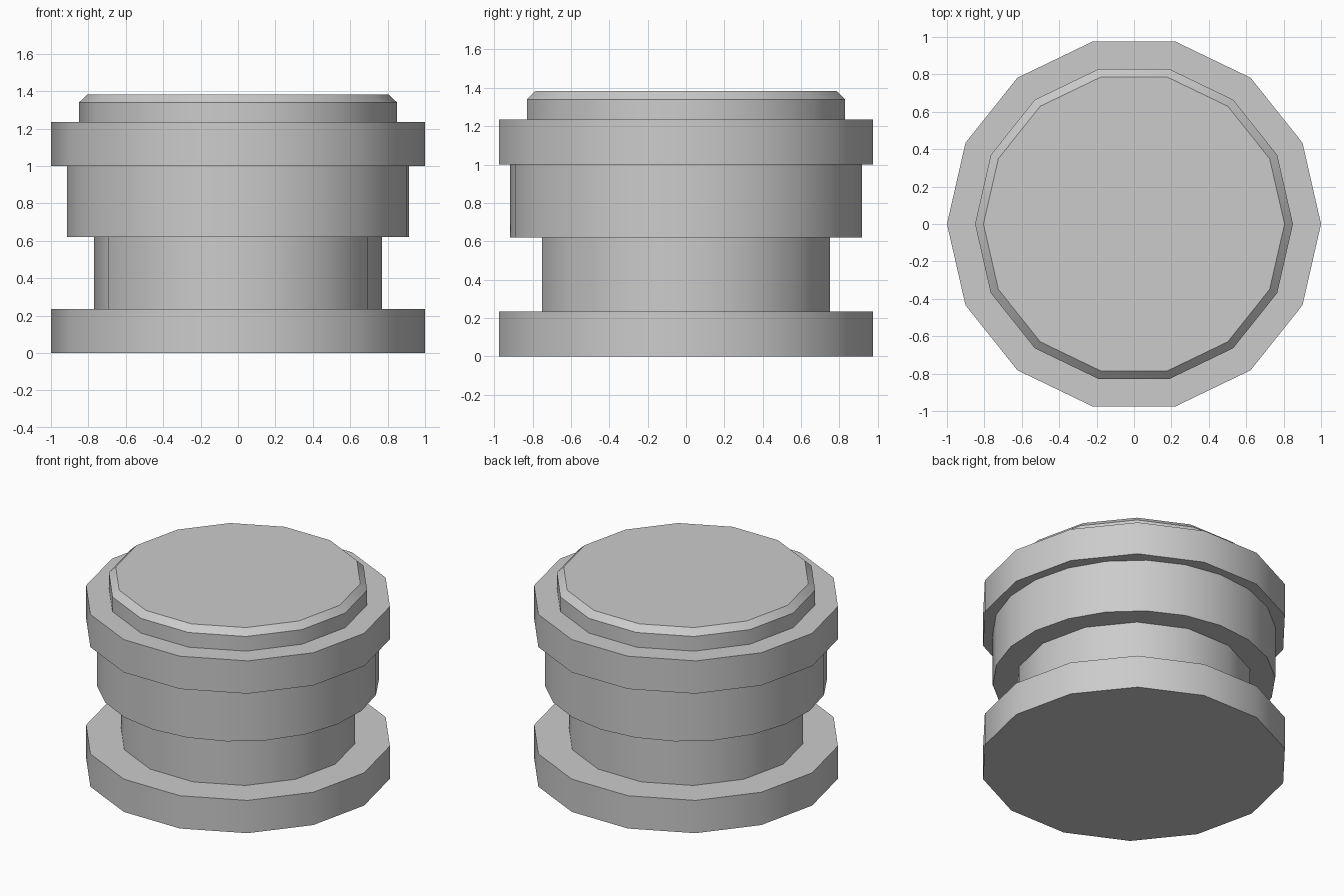
import bpy, bmesh
from math import cos, sin, pi, radians

if "Cube" in bpy.data.objects:
    bpy.data.objects.remove(bpy.data.objects["Cube"])


def turned_part(name, profile, sides=14, start=0.0):
    """Closed solid from (radius, z) rings, with smooth sides and flat caps."""
    bm = bmesh.new()
    rings = []
    for r, z in profile:
        angles = [start + 2 * pi * i / sides for i in range(sides)]
        rings.append([bm.verts.new((r * cos(a), r * sin(a), z)) for a in angles])
    for low, high in zip(rings, rings[1:]):
        for i in range(sides):
            j = (i + 1) % sides
            bm.faces.new((low[i], low[j], high[j], high[i]))
    bm.faces.new(rings[0][::-1])
    bm.faces.new(rings[-1])
    mesh = bpy.data.meshes.new(name)
    bm.to_mesh(mesh)
    bm.free()
    obj = bpy.data.objects.new(name, mesh)
    bpy.context.collection.objects.link(obj)
    bpy.ops.object.select_all(action='DESELECT')
    obj.select_set(True)
    bpy.context.view_layer.objects.active = obj
    bpy.ops.object.shade_smooth_by_angle(angle=radians(30))
    return obj


# Two matching wide discs at the bottom and near the top
for name, z in (("base_flange", 0.0), ("upper_flange", 1.0)):
    turned_part(name, [(1.0, z), (1.0, z + 0.235)])

# Narrow neck and the rounder collar above it
turned_part("neck", [(0.77, 0.235), (0.77, 0.62)])
turned_part("collar", [(0.919, 0.62), (0.919, 1.0)], sides=22, start=radians(-92.26))

# Chamfered lid
turned_part("lid", [(0.85, 1.235), (0.85, 1.34), (0.805, 1.383)])
